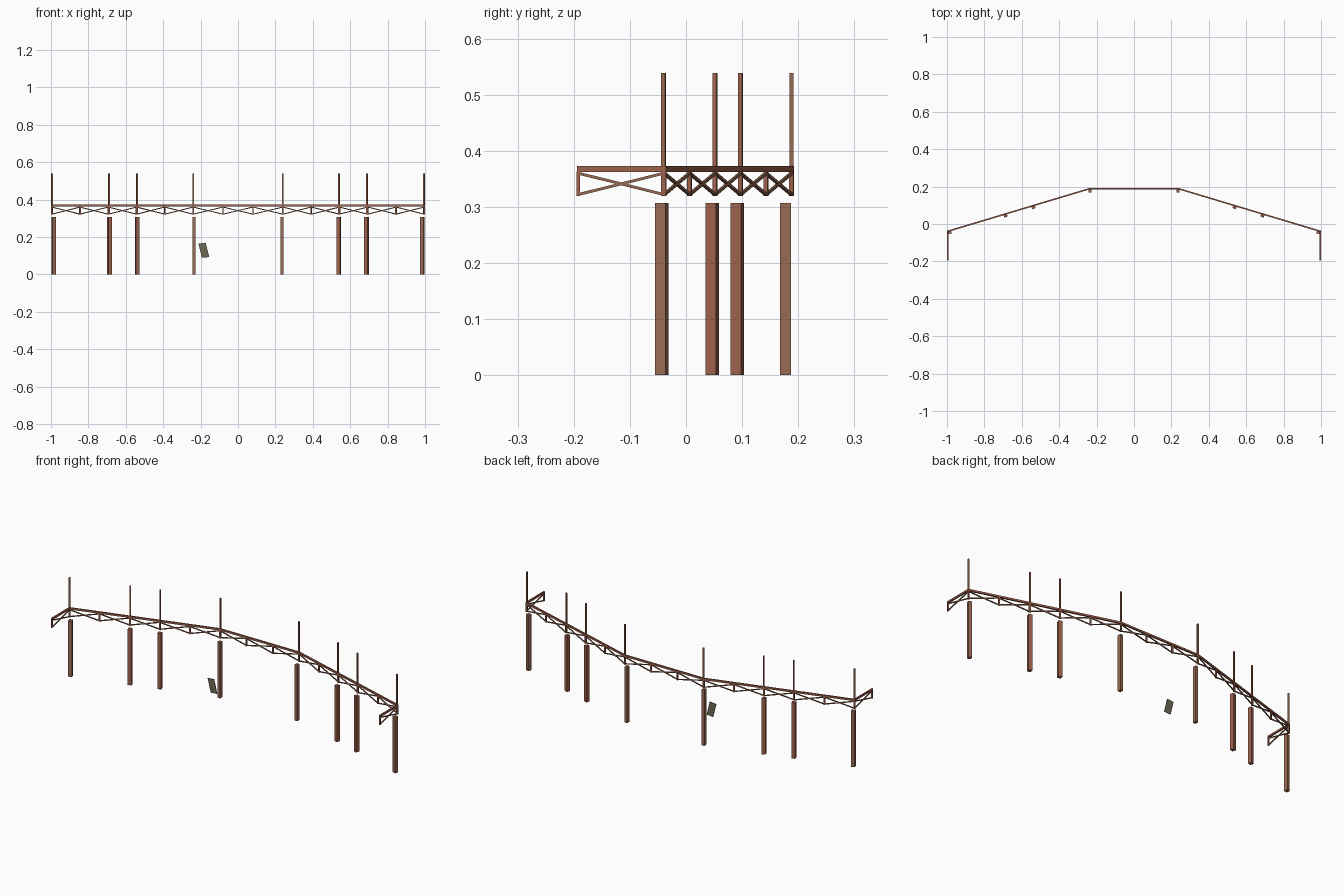
import bpy, bmesh, math
from mathutils import Vector, Matrix

if "Cube" in bpy.data.objects:
    bpy.data.objects.remove(bpy.data.objects["Cube"])


def material(name, srgb):
    m = bpy.data.materials.new(name)
    lin = [((c + 0.055) / 1.055) ** 2.4 for c in srgb]
    m.diffuse_color = (*lin, 1)
    m.use_nodes = True
    m.node_tree.nodes["Principled BSDF"].inputs["Base Color"].default_value = m.diffuse_color
    return m


RUST = material("rust", (0.62, 0.38, 0.295))
WEATHERED = material("weathered rust", (0.60, 0.42, 0.325))
OLIVE = material("olive grey", (0.43, 0.41, 0.33))


def box(bm, matrix, size):
    bmesh.ops.create_cube(bm, size=1, matrix=matrix @ Matrix.Diagonal((*size, 1)))


def bar(bm, a, b, wide, tall, extra=0.0):
    """Rectangular bar from a to b; wide is horizontal, tall lies in its vertical plane."""
    a, b = Vector(a), Vector(b)
    d = (b - a).normalized()
    side = Vector((0, 0, 1)).cross(d).normalized()
    rot = Matrix((d, side, d.cross(side))).transposed().to_4x4()
    box(bm, Matrix.Translation((a + b) / 2) @ rot, ((b - a).length + extra, wide, tall))


def upright(bm, x, y, z0, z1, angle, sx, sy):
    m = Matrix.Translation((x, y, (z0 + z1) / 2)) @ Matrix.Rotation(angle, 4, 'Z')
    box(bm, m, (sx, sy, z1 - z0))


def finish(bm, name, mat):
    bmesh.ops.recalc_face_normals(bm, faces=bm.faces)
    me = bpy.data.meshes.new(name)
    bm.to_mesh(me)
    bm.free()
    me.materials.append(mat)
    ob = bpy.data.objects.new(name, me)
    bpy.context.collection.objects.link(ob)
    return ob


# Plan of the fence line, with the number of truss bays on each run
path = [(-0.996, -0.192), (-0.996, -0.039), (-0.24, 0.188),
        (0.24, 0.188), (0.996, -0.039), (0.996, -0.192)]
bays = [1, 5, 3, 5, 1]
BEAM_Z, TOP, BOTTOM = 0.3675, 0.363, 0.319

# Top rail, bay posts and crossed braces
rail, posts, braces = bmesh.new(), bmesh.new(), bmesh.new()
for i, n in enumerate(bays):
    a, b = Vector(path[i]), Vector(path[i + 1])
    angle = math.atan2(b.y - a.y, b.x - a.x)
    bar(rail, (*a, BEAM_Z), (*b, BEAM_Z), 0.008, 0.010, 0.005)
    for k in range(n):
        p, q = a.lerp(b, k / n), a.lerp(b, (k + 1) / n)
        bar(braces, (*p, TOP - 0.003), (*q, BOTTOM + 0.003), 0.005, 0.005)
        bar(braces, (*p, BOTTOM + 0.003), (*q, TOP - 0.003), 0.005, 0.005)
        upright(posts, p.x, p.y, BOTTOM, TOP, angle, 0.007, 0.007)
upright(posts, *path[-1], BOTTOM, TOP, 0, 0.007, 0.007)
finish(rail, "top_rail", RUST)
finish(posts, "bay_posts", RUST)
finish(braces, "cross_braces", WEATHERED)

# Ground pillars and thin tall poles, mirrored left and right
slope = math.atan2(0.227, 0.756)
supports = [  # pillar x, y, pole x, y
    (0.986, -0.043, 0.994, -0.040),
    (0.687, 0.0465, 0.690, 0.0515),
    (0.538, 0.0915, 0.540, 0.097),
    (0.234, 0.1775, 0.239, 0.188)]
for n, (px, py, qx, qy) in enumerate(supports):
    for s, label in ((-1, "left"), (1, "right")):
        corner = n == 3
        pillar, pole = bmesh.new(), bmesh.new()
        turn = 0 if corner else -s * slope
        upright(pillar, s * px, py, 0, 0.307, turn, 0.016 if corner else 0.0195, 0.0195)
        upright(pole, s * qx, qy, BOTTOM, 0.539, turn, 0.0075, 0.0075)
        mat = WEATHERED if n in (0, 3) else RUST
        finish(pillar, f"pillar_{label}_{n + 1}", mat)
        finish(pole, f"pole_{label}_{n + 1}", mat)

# Small tilted plate
plate = bmesh.new()
box(plate, Matrix.Translation((-0.183, 0.04, 0.129)) @ Matrix.Rotation(math.radians(-5), 4, 'Y')
    @ Matrix.Shear('XZ', 4, (0, 0)), (0.040, 0.002, 0.076))
for v in plate.verts:  # skew the plate slightly
    v.co.x -= (v.co.z - 0.129) * 0.16
finish(plate, "loose_plate", OLIVE)
